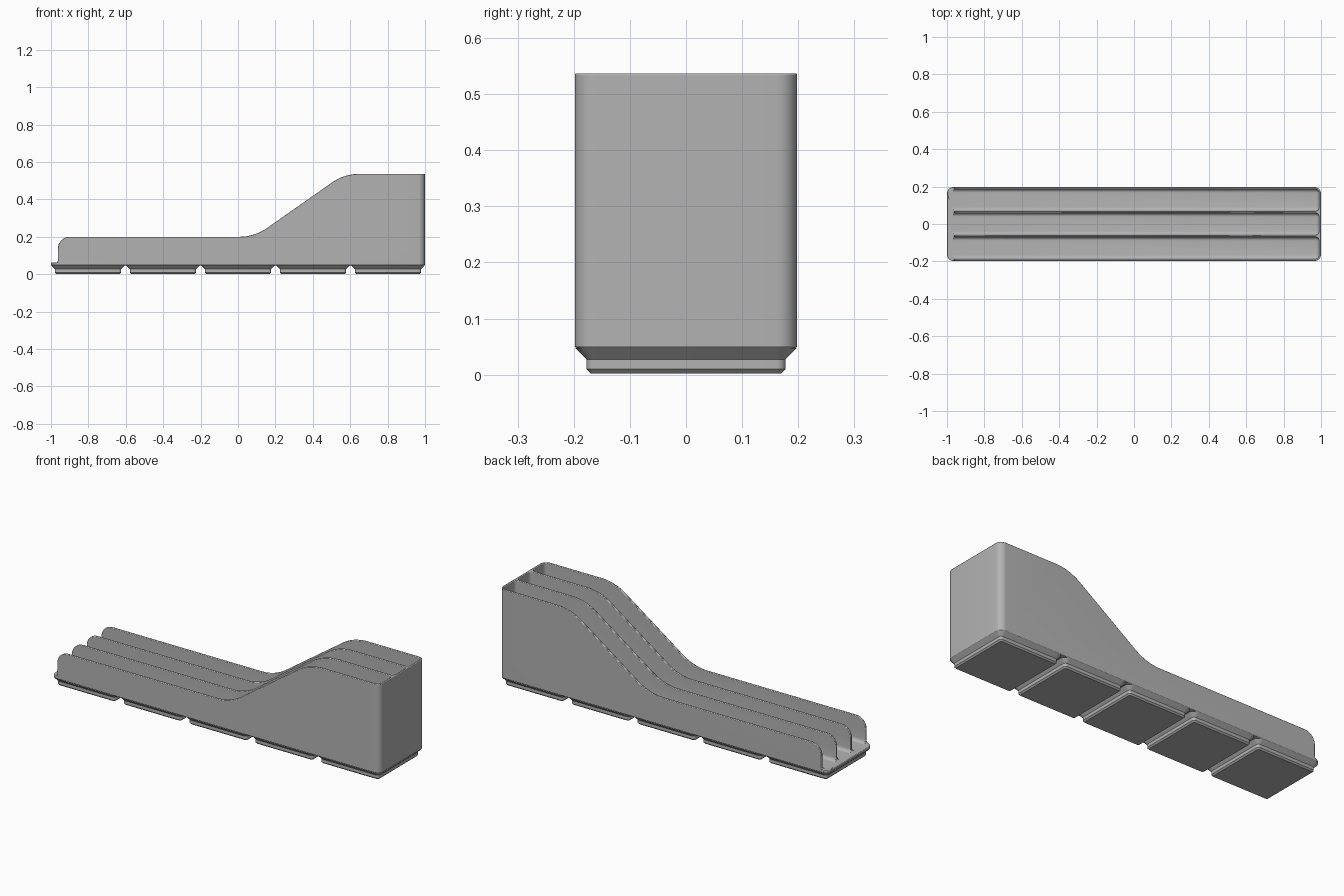
import bpy, bmesh, math
from mathutils import Vector

cube = bpy.data.objects.get("Cube")
if cube:
    bpy.data.objects.remove(cube)

# Main dimensions
UNIT = 0.401          # spacing of the feet
HALF = 0.198          # half the width
FOOT_Z, BODY_Z = 0.0024, 0.0479
FLOOR, LOW, HIGH = 0.0616, 0.2, 0.537
WALL = 0.0115

grey = bpy.data.materials.new("plain grey")
grey.use_nodes = True
grey.diffuse_color = (0.45, 0.45, 0.45, 1)
grey.node_tree.nodes["Principled BSDF"].inputs["Base Color"].default_value = grey.diffuse_color


def finish(name, bm):
    bmesh.ops.recalc_face_normals(bm, faces=bm.faces)
    mesh = bpy.data.meshes.new(name)
    bm.to_mesh(mesh)
    bm.free()
    mesh.materials.append(grey)
    obj = bpy.data.objects.new(name, mesh)
    bpy.context.collection.objects.link(obj)
    return obj


def smooth(obj):
    bpy.ops.object.select_all(action='DESELECT')
    obj.select_set(True)
    bpy.context.view_layer.objects.active = obj
    bpy.ops.object.shade_smooth_by_angle(angle=math.radians(30))


def rounded(corners, steps=8):
    """Outline from (x, y, radius) corners."""
    out = []
    for i, (x, y, r) in enumerate(corners):
        p = Vector((x, y))
        if r == 0:
            out.append(p)
            continue
        a = (Vector(corners[i - 1][:2]) - p).normalized()
        b = (Vector(corners[(i + 1) % len(corners)][:2]) - p).normalized()
        half = a.angle(b) / 2
        centre = p + (a + b).normalized() * r / math.sin(half)
        start = p + a * r / math.tan(half) - centre
        end = p + b * r / math.tan(half) - centre
        turn = start.angle(end)
        for k in range(steps + 1):
            t = k / steps
            out.append(centre + (start * math.sin((1 - t) * turn) + end * math.sin(t * turn)) / math.sin(turn))
    return out


def rectangle(hx, hy, r):
    return rounded([(-hx, -hy, r), (hx, -hy, r), (hx, hy, r), (-hx, hy, r)])


def loft(name, rings, cap_top=True):
    bm = bmesh.new()
    loops = [[bm.verts.new(p) for p in ring] for ring in rings]
    for lower, upper in zip(loops, loops[1:]):
        for i in range(len(lower)):
            bm.faces.new((lower[i - 1], lower[i], upper[i], upper[i - 1]))
    bm.faces.new(loops[0])
    if cap_top:
        bm.faces.new(loops[-1])
    return finish(name, bm)


def cut(obj, tool, operation):
    mod = obj.modifiers.new(operation.title(), 'BOOLEAN')
    mod.operation, mod.object, mod.solver = operation, tool, 'EXACT'
    bpy.context.view_layer.objects.active = obj
    bpy.ops.object.modifier_apply(modifier=mod.name)
    bpy.data.objects.remove(tool)


# Tray body: rounded block trimmed to the side profile
outline = rectangle(1, HALF, 0.036)
body = loft("tray_body", [[(p.x, p.y, z) for p in outline] for z in (BODY_Z, 0.7)])
side = rounded([(-1.2, 0, 0), (-1.2, FLOOR, 0), (-0.963, FLOOR, 0.012), (-0.963, LOW, 0.063),
                (0.088, LOW, 0.26), (0.569, HIGH, 0.26), (1.2, HIGH, 0), (1.2, 0, 0)])
cut(body, loft("profile_tool", [[(p.x, y, p.y) for p in side] for y in (-0.4, 0.4)]), 'INTERSECT')

# Three channels, open at the low end, with rounded bottoms
width = (2 * HALF - 4 * WALL) / 3
for i in (-1, 0, 1):
    bm = bmesh.new()
    bmesh.ops.create_cube(bm, size=1)
    x0, x1, z0, z1 = -1.3, 1 - WALL, FLOOR, 0.9
    for v in bm.verts:
        v.co = (x1 if v.co.x > 0 else x0, i * (width + WALL) + v.co.y * width, z1 if v.co.z > 0 else z0)
    bmesh.ops.bevel(bm, geom=list(bm.edges), offset=0.02, segments=5, profile=0.5, affect='EDGES')
    cut(body, finish("channel_tool", bm), 'DIFFERENCE')

# Soft rims on the wall tops
rim = body.modifiers.new("Rim", 'BEVEL')
rim.width, rim.segments = 0.003, 2
rim.limit_method, rim.angle_limit = 'ANGLE', math.radians(60)
rim.use_clamp_overlap = False
smooth(body)

# Five stepped feet: height above foot bottom, inset, corner radius
steps = [(0, 0.0282, 0.0076), (0.0076, 0.0205, 0.0153), (0.025, 0.0205, 0.0153), (BODY_Z - FOOT_Z, 0, 0.036)]
for n in range(5):
    cx = (n - 2) * UNIT
    rings = [[(cx + p.x, p.y, FOOT_Z + z) for p in rectangle(HALF - inset, HALF - inset, r)]
             for z, inset, r in steps]
    smooth(loft(f"foot_{n + 1}", rings, cap_top=False))
